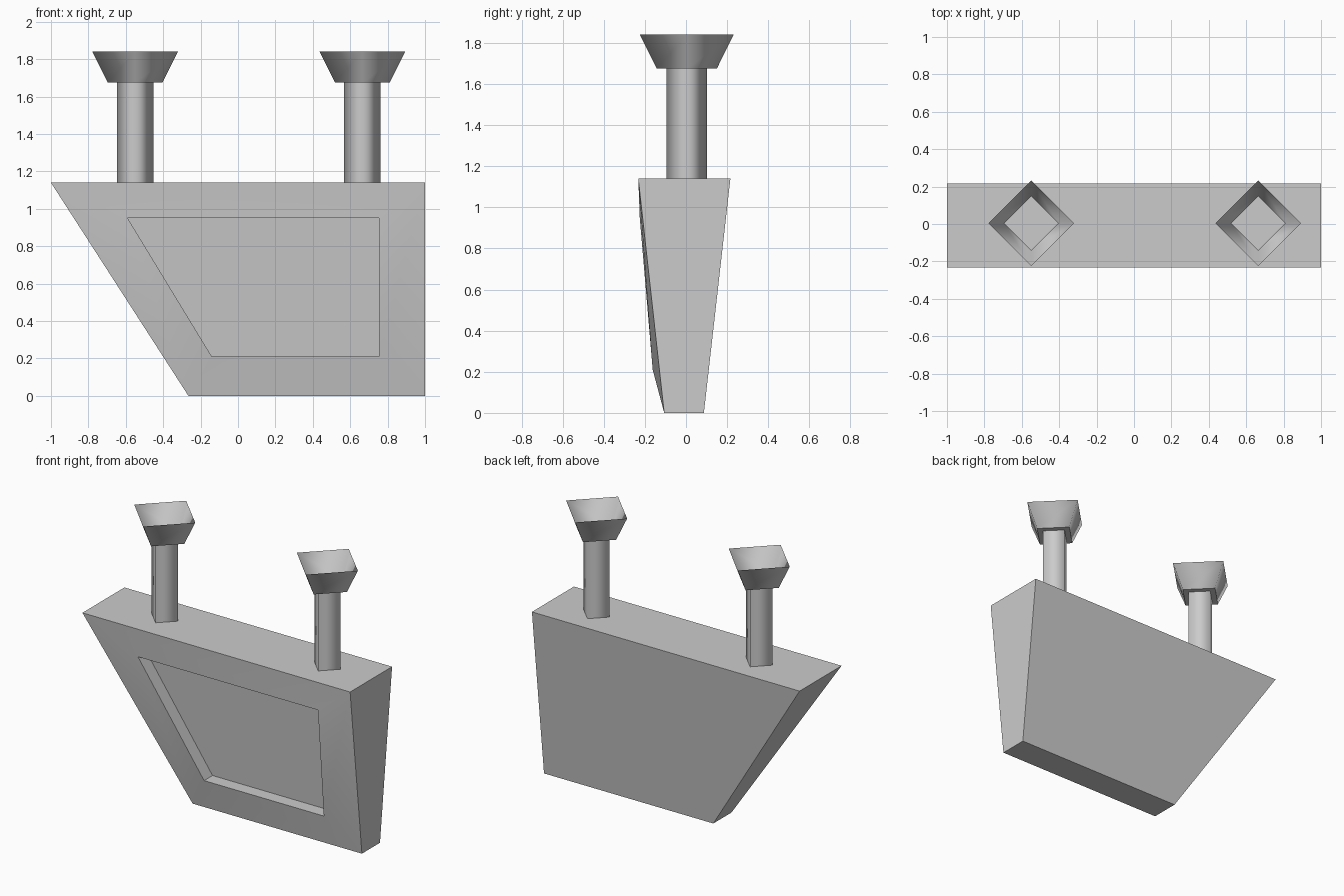
import bpy, bmesh, math

default = bpy.data.objects.get("Cube")
if default:
    bpy.data.objects.remove(default, do_unlink=True)

# Single grey material
grey = bpy.data.materials.new("light_grey")
grey.use_nodes = True
COLOUR = (0.6, 0.6, 0.6, 1)
grey.diffuse_color = COLOUR
grey.node_tree.nodes["Principled BSDF"].inputs["Base Color"].default_value = COLOUR


def loft(name, rings, cap_first=True, cap_last=True, smooth_all=False):
    """Bridge equal rings of points; caps stay flat."""
    bm = bmesh.new()
    loops = [[bm.verts.new(p) for p in ring] for ring in rings]
    for a, b in zip(loops, loops[1:]):
        n = len(a)
        for i in range(n):
            j = (i + 1) % n
            face = bm.faces.new((a[i], a[j], b[j], b[i]))
            face.smooth = True
    if cap_first:
        bm.faces.new(loops[0][::-1])
    if cap_last:
        bm.faces.new(loops[-1])
    bmesh.ops.recalc_face_normals(bm, faces=bm.faces)
    mesh = bpy.data.meshes.new(name)
    bm.to_mesh(mesh)
    bm.free()
    if not smooth_all:
        mesh.set_sharp_from_angle(angle=math.radians(30))
    mesh.materials.append(grey)
    obj = bpy.data.objects.new(name, mesh)
    bpy.context.collection.objects.link(obj)
    return obj


def outline(top_left, bottom_left, right, top, bottom, y_top, y_bottom):
    """Slanted four-sided panel outline, leaning in y."""
    return [(top_left, y_top, top), (right, y_top, top),
            (right, y_bottom, bottom), (bottom_left, y_bottom, bottom)]


def diamond(x, y, z, r):
    return [(x + r * math.cos(a), y + r * math.sin(a), z)
            for a in (i * math.pi / 2 for i in range(4))]


# Tapered body: back, front edge, raised frame edge, recessed panel
outer = (-1, -0.265, 1, 1.14, 0)
inner = (-0.59, -0.14, 0.755, 0.95, 0.21)
DEPTH = 0.09
loft("body", [
    outline(*outer, 0.216, 0.087),
    outline(*outer, -0.232, -0.106),
    outline(*inner, -0.225, -0.162),
    outline(*inner, -0.225 + DEPTH, -0.162 + DEPTH),
])

# Two diamond posts carrying open flared cups
for side, x in (("right", -0.55), ("left", 0.665)):
    y = 0.004
    loft(side + "_post", [diamond(x, y, 1.14, 0.098), diamond(x, y, 1.675, 0.098)],
         smooth_all=True)
    loft(side + "_cup", [diamond(x, y, 1.675, 0.146), diamond(x, y, 1.84, 0.228)],
         cap_last=False, smooth_all=True)
